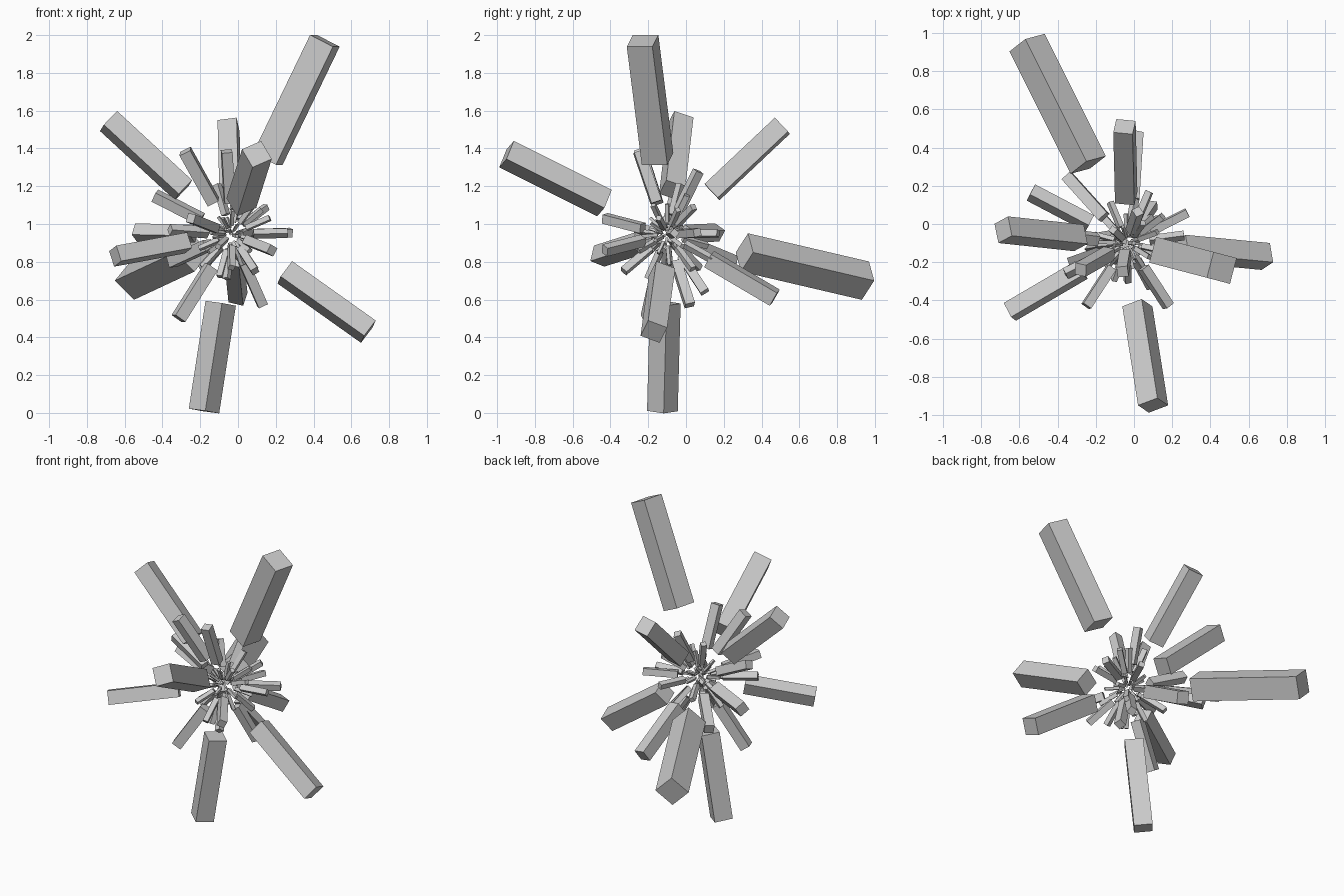
import bpy, bmesh, math, random
from mathutils import Vector, Matrix

if "Cube" in bpy.data.objects:
    bpy.data.objects.remove(bpy.data.objects["Cube"])

random.seed(4)
CENTRE = Vector((-0.035, -0.10, 0.945))
START, WIDTH = 0.39, 0.122   # inner end and thickness, as a share of the reach


def bar(name, tip, twist=0):
    """Square bar pointing away from the centre; its size grows with its reach."""
    axis = Vector(tip) - CENTRE
    reach = axis.length
    d = axis.normalized()
    u = d.cross(Vector((0, 0, 1))).normalized()
    v = u.cross(d)
    t = math.radians(twist)
    a = u * math.cos(t) + v * math.sin(t)
    b = v * math.cos(t) - u * math.sin(t)
    w = WIDTH * reach
    m = Matrix((a * w, -b * w, d * reach * (1 - START))).transposed().to_4x4()
    m.translation = CENTRE + d * reach * (1 + START) / 2
    bm = bmesh.new()
    bmesh.ops.create_cube(bm, size=1, matrix=m)
    bmesh.ops.recalc_face_normals(bm, faces=bm.faces)
    mesh = bpy.data.meshes.new(name)
    bm.to_mesh(mesh)
    bm.free()
    bpy.context.collection.objects.link(bpy.data.objects.new(name, mesh))


# Large outer bars: tip position and twist
large = [
    (0.46, -0.23, 1.97, 0), (-0.18, -0.125, 0.01, 40), (-0.56, 0.95, 0.70, 45),
    (0.10, -0.95, 1.37, -25), (0.69, -0.17, 0.43, 25), (-0.685, -0.03, 1.545, -25),
    (-0.05, 0.51, 1.52, 10), (-0.65, -0.46, 0.83, -20), (0.0, 0.47, 0.61, -15),
]
for x, y, z, t in large:
    bar("large_bar", (x, y, z), t)

# Medium bars
medium = [
    (-0.315, -0.20, 0.50), (-0.28, -0.24, 1.385), (-0.06, -0.25, 1.385),
    (-0.44, -0.05, 1.15), (-0.54, 0.165, 0.955), (-0.35, 0.25, 0.80),
    (0.02, 0.065, 1.28), (0.28, 0.06, 0.955), (0.18, -0.43, 0.86),
    (0.13, 0.02, 0.57), (-0.25, -0.43, 1.03), (-0.36, -0.26, 0.97),
    (0.15, 0.04, 1.09), (0.10, 0.10, 0.64), (-0.06, -0.20, 0.71),
    (0.08, 0.17, 0.95), (0.09, -0.33, 0.75),
]
for i, p in enumerate(medium):
    bar("medium_bar", p, (i * 37) % 90)

# Small inner bars spread evenly around the centre
N = 44
reaches = [0.30 * (0.16 / 0.30) ** (i / 22) for i in range(N)]
random.shuffle(reaches)
for i, r in enumerate(reaches):
    z = 1 - (2 * i + 1) / N
    a = i * math.pi * (3 - math.sqrt(5))
    s = math.sqrt(1 - z * z)
    bar("small_bar", CENTRE + Vector((s * math.cos(a), s * math.sin(a), z)) * r,
        random.uniform(0, 90))
